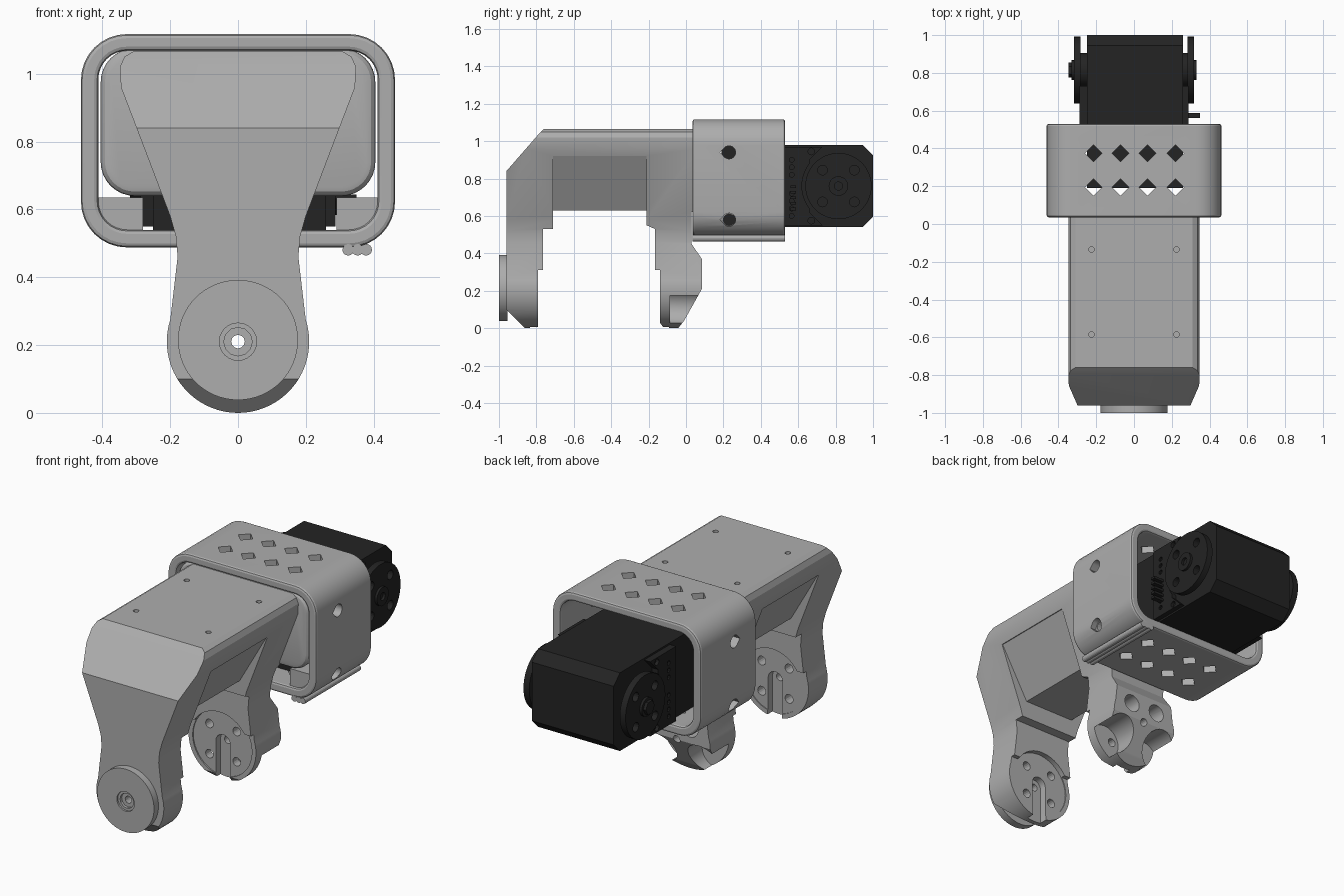
import bpy, bmesh
from math import sin, cos, radians

if "Cube" in bpy.data.objects:
    bpy.data.objects.remove(bpy.data.objects["Cube"])


def material(name, v):
    m = bpy.data.materials.new(name)
    m.diffuse_color = (v, v, v, 1)
    m.use_nodes = True
    m.node_tree.nodes["Principled BSDF"].inputs["Base Color"].default_value = m.diffuse_color
    return m


dark = material("dark_plastic", 0.017)
grey = material("grey_plastic", 0.42)
AXES = {'x': lambda u, v, t: (t, u, v), 'y': lambda u, v, t: (u, t, v), 'z': lambda u, v, t: (u, v, t)}


def prism(name, axis, pts, a, b, mat=grey):
    """Extrude a 2D outline along an axis from a to b."""
    bm = bmesh.new()
    lo, hi = [[bm.verts.new(AXES[axis](u, v, t)) for u, v in pts] for t in (a, b)]
    n = len(pts)
    bm.faces.new(lo)
    bm.faces.new(hi)
    for i in range(n):
        j = (i + 1) % n
        bm.faces.new((lo[i], lo[j], hi[j], hi[i]))
    bmesh.ops.recalc_face_normals(bm, faces=bm.faces)
    me = bpy.data.meshes.new(name)
    bm.to_mesh(me)
    bm.free()
    ob = bpy.data.objects.new(name, me)
    bpy.context.collection.objects.link(ob)
    if mat:
        me.materials.append(mat)
    return ob


def arc(cu, cv, r, a0, a1, n):
    return [(cu + r * cos(radians(a0 + (a1 - a0) * i / n)), cv + r * sin(radians(a0 + (a1 - a0) * i / n)))
            for i in range(n + 1)]


def circle(cu, cv, r, n=32):
    return arc(cu, cv, r, 0, 360, n)[:-1]


def rect(u0, u1, v0, v1):
    return [(u0, v0), (u1, v0), (u1, v1), (u0, v1)]


def rounded(u0, u1, v0, v1, r, n=8):
    return (arc(u1 - r, v1 - r, r, 0, 90, n) + arc(u0 + r, v1 - r, r, 90, 180, n) +
            arc(u0 + r, v0 + r, r, 180, 270, n) + arc(u1 - r, v0 + r, r, 270, 360, n))


def apply(ob, mod):
    bpy.context.view_layer.objects.active = ob
    bpy.ops.object.modifier_apply(modifier=mod.name)


def boolean(ob, tool, op='DIFFERENCE'):
    m = ob.modifiers.new("cut", 'BOOLEAN')
    m.operation, m.object, m.solver = op, tool, 'EXACT'
    apply(ob, m)
    bpy.data.objects.remove(tool)


def cut(ob, axis, pts, a, b):
    # Cutters share the target's material so cut faces keep its colour
    boolean(ob, prism("cutter", axis, pts, a, b, ob.data.materials[0]))


def bevel(ob, width, segments=2):
    m = ob.modifiers.new("bevel", 'BEVEL')
    m.width, m.segments, m.limit_method, m.angle_limit = width, segments, 'ANGLE', radians(40)
    apply(ob, m)


HZ = 0.21                                            # hub axis height
BOLTS = [(su * 0.085, sv * 0.085) for su in (-1, 1) for sv in (-1, 1)]

# Fork: front outline intersected with side outline
half = [(0.31, 1.065), (0.335, 1.05), (0.348, 1.02), (0.345, 0.96), (0.2, 0.58), (0.183, 0.52), (0.178, 0.46)]
front = half + arc(0, HZ, HZ, 18, -198, 40) + [(-x, z) for x, z in reversed(half)]
side = [(-0.96, 0.1), (-0.96, 0.84), (-0.79, 1.035), (-0.755, 1.07),
        (0.06, 1.07), (0.06, 0.64), (0.03, 0.62), (0.03, 0.45), (0.085, 0.37), (0.085, 0.21),
        (-0.01, 0.04), (-0.05, -0.01), (-0.11, -0.01), (-0.14, 0.03), (-0.14, 0.31),
        (-0.165, 0.31), (-0.165, 0.53), (-0.21, 0.55), (-0.21, 0.63), (-0.71, 0.63), (-0.71, 0.53),
        (-0.765, 0.53), (-0.765, 0.31), (-0.79, 0.31), (-0.79, -0.01), (-0.85, -0.01)]
fork = prism("fork_arm", 'y', front, -1.2, 0.4)
boolean(fork, prism("cutter", 'x', side, -0.6, 0.6), 'INTERSECT')

# Undercut slanted panels on both sides of the bridge
for s in (-1, 1):
    cut(fork, 'y', [(s * x, z) for x, z in [(0.5, 0.92), (0.325, 0.92), (0.14, 0.6), (0.5, 0.6)]], -0.71, -0.21)

# Horn seats, slots and screw holes in both hubs
cut(fork, 'y', circle(0, HZ, 0.185, 40), -0.795, -0.72)
cut(fork, 'y', circle(0, HZ, 0.185, 40), -0.2, -0.133)
slot = arc(0, HZ, 0.045, 0, 180, 12) + [(-0.045, -0.1), (0.045, -0.1)]
cut(fork, 'y', slot, -0.835, -0.73)
cut(fork, 'y', slot, -0.2, -0.09)
cut(fork, 'y', circle(0, HZ, 0.021, 16), -1.1, 0.3)
for dx, dz in BOLTS:
    cut(fork, 'y', circle(dx, HZ + dz, 0.025, 16), -0.88, -0.73)
    cut(fork, 'y', circle(dx, HZ + dz, 0.024, 16), -0.2, 0.3)
    if dz > 0:
        cut(fork, 'y', circle(dx, HZ + dz, 0.05, 20), -0.06, 0.3)
# Wide tool scoops on the lower back of the rear hub
for s in (-1, 1):
    cut(fork, 'y', circle(s * 0.135, 0.115, 0.095, 24), -0.085, 0.3)
for x in (-0.225, 0.225):
    for y in (-0.135, -0.585):
        cut(fork, 'z', circle(x, y, 0.015, 12), 0.98, 1.2)

# Round cap on the front hub
cap = prism("front_hub_cap", 'y', circle(0, HZ + 0.005, 0.177, 64), -1.0, -0.955)
cut(cap, 'y', circle(0, HZ, 0.055, 24), -1.1, -0.99)
cut(cap, 'y', circle(0, HZ, 0.042, 12), -1.1, -0.975)
cut(cap, 'y', circle(0, HZ, 0.02, 12), -1.1, -0.9)

# End plate joining the fork to the bracket
plate = prism("end_plate", 'y', rounded(-0.405, 0.405, 0.64, 1.075, 0.1), 0.04, 0.13)
bevel(plate, 0.025, 3)

# Bracket ring with diamond vents and side screw holes
OUTER = rounded(-0.463, 0.463, 0.488, 1.117, 0.135)
ring = prism("bracket", 'y', OUTER, 0.035, 0.53)
cut(ring, 'y', rounded(-0.412, 0.412, 0.54, 1.068, 0.085), -0.1, 0.7)
bevel(ring, 0.012)
d = 0.045
for x in (-0.215, -0.072, 0.072, 0.22):
    for y in (0.195, 0.375):
        cut(ring, 'z', [(x - d, y), (x, y - d), (x + d, y), (x, y + d)], 0.3, 1.3)
for z in (0.94, 0.58):
    cut(ring, 'x', arc(0.23, z, 0.035, -135, 135, 18) + [(0.182, z)], -0.6, 0.6)

# Lower corner blocks (trimmed to the ring) and cable ribs
for name, x0, x1 in (("left_corner_block", -0.44, -0.28), ("right_corner_block", 0.29, 0.44)):
    b = prism(name, 'y', rect(x0, x1, 0.51, 0.635), 0.05, 0.25)
    boolean(b, prism("cutter", 'y', rounded(-0.43, 0.43, 0.51, 1.09, 0.11), 0, 0.5), 'INTERSECT')
    cut(b, 'x', circle(0.23, 0.58, 0.03, 16), -0.6, 0.6)
ribs = [prism("cable_rib", 'y', circle(x, 0.481, 0.017, 16), 0.035, 0.53) for x in (0.325, 0.353, 0.378)]

# Servo motor body
outline = [(0.19, 0.54), (0.945, 0.54), (1.0, 0.595), (1.0, 0.925), (0.945, 0.98), (0.19, 0.98)]
body = prism("motor_body", 'x', outline, -0.25, 0.26, dark)
MY, MZ = 0.815, 0.76
motor = []
for s in (-1, 1):
    # Side cover hollowed around the output disc
    cover = prism("motor_side_cover", 'x',
                  [(0.5, 0.55), (0.73, 0.55), (0.66, 0.62), (0.66, 0.9), (0.73, 0.97), (0.5, 0.97)],
                  s * 0.24, s * 0.288, dark)
    cut(cover, 'x', circle(MY, MZ, 0.195, 48), -0.5, 0.5)
    for z in (0.575, 0.945):
        cut(cover, 'x', circle(0.67, z, 0.018, 12), s * 0.27, s * 0.4)
    for z in (0.6, 0.64, 0.68, 0.72, 0.82, 0.86, 0.9):
        cut(cover, 'x', circle(0.565, z, 0.013, 10), s * 0.275, s * 0.4)
    # Output disc with screw holes, shaft and hub
    disc = prism("motor_disc", 'x', circle(MY, MZ, 0.177, 48), s * 0.282, s * 0.318, dark)
    for dy, dz in BOLTS:
        cut(disc, 'x', circle(MY + dy, MZ + dz, 0.026, 16), -0.5, 0.5)
    shaft = prism("motor_shaft", 'x', circle(MY, MZ, 0.09), s * 0.24, s * 0.3, dark)
    hub = prism("motor_hub", 'x', circle(MY, MZ, 0.052, 24), s * 0.3, s * 0.332, dark)
    cut(hub, 'x', circle(MY, MZ, 0.022, 12), s * 0.315, s * 0.4)
    motor += [cover, disc, shaft, hub]
prism("motor_screw_head", 'x', circle(MY, MZ, 0.04, 6), -0.348, -0.32, dark)
# Lower inner housing seen from the front, and connector pins
for i in range(5):
    z = 0.63 + i * 0.03
    prism("connector_pin", 'x', rect(0.56, 0.588, z, z + 0.014), 0.27, 0.35, dark)

# Smooth shading with sharp edges kept
bpy.ops.object.select_all(action='DESELECT')
for ob in [cap, plate, ring, fork] + ribs + motor:
    ob.select_set(True)
bpy.context.view_layer.objects.active = fork
bpy.ops.object.shade_smooth_by_angle(angle=radians(22))
